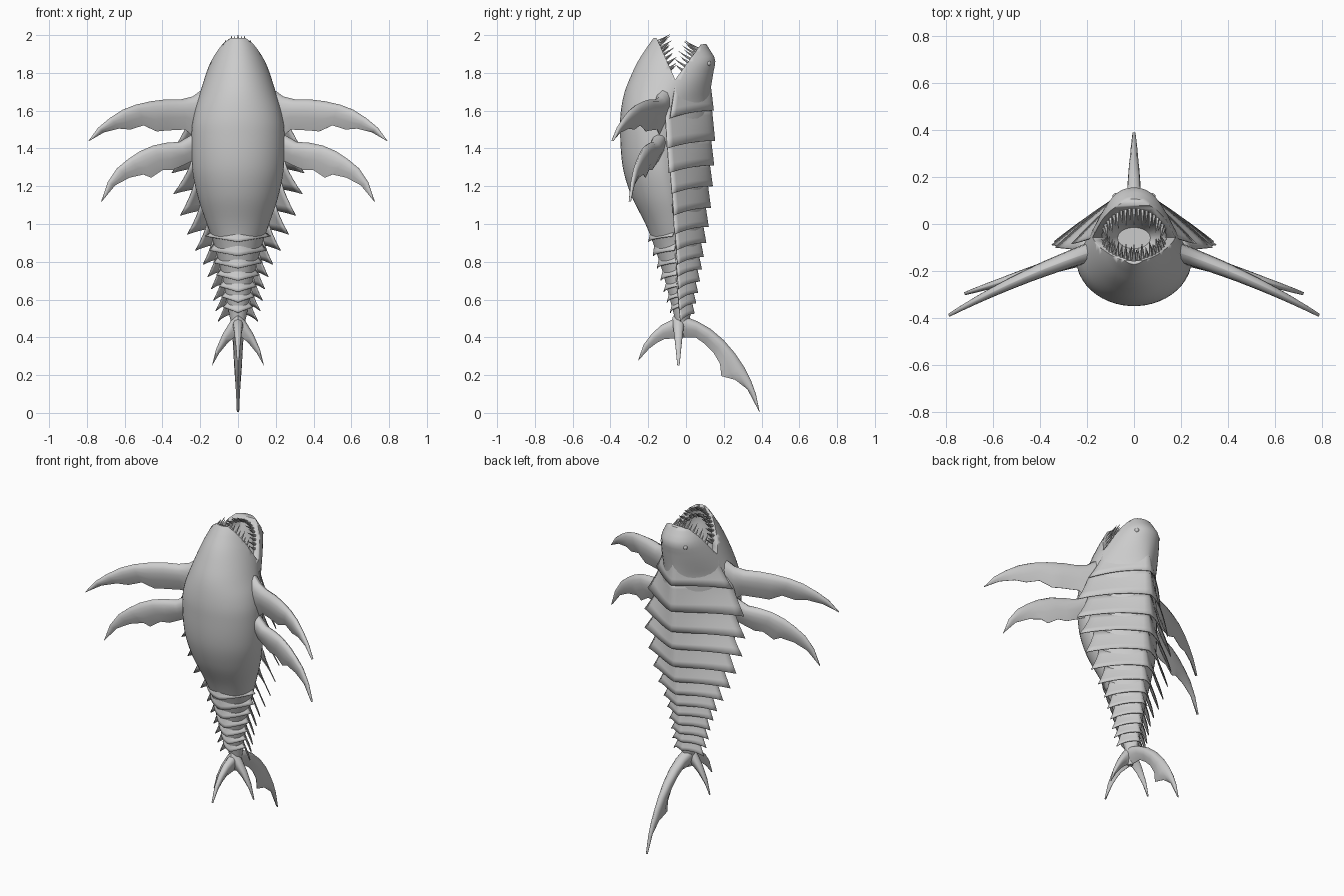
import bpy, bmesh, math
from mathutils import Vector

if "Cube" in bpy.data.objects:
    bpy.data.objects.remove(bpy.data.objects["Cube"])


def finish(name, bm, angle=40):
    bmesh.ops.recalc_face_normals(bm, faces=bm.faces)
    me = bpy.data.meshes.new(name)
    bm.to_mesh(me)
    bm.free()
    ob = bpy.data.objects.new(name, me)
    bpy.context.collection.objects.link(ob)
    bpy.ops.object.select_all(action='DESELECT')
    ob.select_set(True)
    bpy.context.view_layer.objects.active = ob
    bpy.ops.object.shade_smooth_by_angle(angle=math.radians(angle))
    return ob


def skin(bm, rings, closed=True):
    rows = [[bm.verts.new(p) for p in r] for r in rings]
    n = len(rows[0])
    for a, b in zip(rows, rows[1:]):
        for i in range(n if closed else n - 1):
            j = (i + 1) % n
            bm.faces.new((a[i], a[j], b[j], b[i]))
    if closed:
        bm.faces.new(rows[0])
        bm.faces.new(rows[-1])


def catmull(table, z):
    k = max(i for i in range(len(table) - 1) if table[i][0] <= z + 1e-9)
    p1, p2 = table[k], table[k + 1]
    p0, p3 = table[max(k - 1, 0)], table[min(k + 2, len(table) - 1)]
    h = p2[0] - p1[0]
    t = (z - p1[0]) / h
    out = []
    for c in range(1, len(p1)):
        m1 = (p2[c] - p0[c]) / (p2[0] - p0[0]) * h
        m2 = (p3[c] - p1[c]) / (p3[0] - p1[0]) * h
        out.append((2*t**3 - 3*t*t + 1) * p1[c] + (t**3 - 2*t*t + t) * m1
                   + (3*t*t - 2*t**3) * p2[c] + (t**3 - t*t) * m2)
    return out


# body: z, half width, belly y, widest y, back y
BODY = [(.40, .012, -.05, -.03, -.01), (.50, .042, -.06, -.02, .02),
        (.60, .06, -.085, -.03, .035), (.75, .09, -.125, -.04, .055),
        (.90, .13, -.175, -.05, .075), (1.0, .165, -.215, -.07, .09),
        (1.15, .215, -.29, -.10, .105), (1.3, .243, -.335, -.13, .115),
        (1.5, .245, -.35, -.15, .12), (1.6, .23, -.345, -.14, .125),
        (1.7, .20, -.325, -.11, .13), (1.8, .168, -.285, -.08, .145),
        (1.87, .142, -.25, -.06, .155), (1.92, .12, -.217, -.05, .128),
        (1.96, .10, -.19, -.05, .102), (1.985, .078, -.172, -.05, .085)]


def body_ring(z, seg=48):
    w, y0, yw, y1 = catmull(BODY, z)
    e = 1.45 + .75 * min(max((z - 1.65) / .22, 0), 1)
    ring = []
    for i in range(seg):
        a = 2 * math.pi * (i + .5) / seg
        c, s = math.cos(a), math.sin(a)
        p = 2 / (e if s > 0 else 2.0)
        x = math.copysign(abs(c) ** p, c) * w
        ring.append((x, yw + abs(s) ** p * ((y1 - yw) if s > 0 else (y0 - yw)), z))
    return ring


bm = bmesh.new()
N = 64
skin(bm, [body_ring(.40 + 1.585 * i / N) for i in range(N + 1)])
body = finish("body", bm)

# open mouth: V-shaped gape and a throat hollow
bm = bmesh.new()
vee = [(-.057, 1.765), (-.158, 1.99), (-.158, 2.2), (.25, 2.2), (.25, 1.94), (.10, 1.953), (.078, 1.95)]
skin(bm, [[(x, y, z) for y, z in vee] for x in (-.5, .5)])
gape = finish("gape_cutter", bm)
bm = bmesh.new()
throat = [(1.64, .07, .045, -.06), (1.70, .115, .075, -.06), (1.78, .14, .095, -.06),
          (1.86, .118, .115, -.055), (1.91, .10, .125, -.05), (1.95, .08, .11, -.055), (2.1, .05, .09, -.045)]
skin(bm, [[(w * math.cos(t * math.pi / 16), cy + d * math.sin(t * math.pi / 16), z)
           for t in range(32)] for z, w, d, cy in throat])
hollow = finish("throat_cutter", bm)
for cutter in (gape, hollow):
    cutter.hide_render = True
    m = body.modifiers.new("cut", 'BOOLEAN')
    m.operation, m.solver, m.object = 'DIFFERENCE', 'EXACT', cutter
    bpy.context.view_layer.objects.active = body
    bpy.ops.object.modifier_apply(modifier=m.name)
    bpy.data.objects.remove(cutter)


# overlapping armour plates: one bent strip each
def plate(name, ztop, zbot, top, bot, drop, bend=1.25, drop_power=2.5):
    """top / bot: (half width, ridge y, edge y); drop lowers the edge tips."""
    bm = bmesh.new()
    rows = []
    for k in range(5):
        t = k / 4
        w = top[0] + (bot[0] - top[0]) * t ** 1.3
        yr = top[1] + (bot[1] - top[1]) * t
        ye = top[2] + (bot[2] - top[2]) * t
        row = []
        for i in range(-10, 11):
            a = abs(i) / 10
            row.append((w * i / 10, yr + (ye - yr) * a ** bend,
                        ztop + (zbot - ztop) * t - drop * t * a ** drop_power))
        rows.append(row)
    skin(bm, rows, closed=False)
    ob = finish(name, bm, 60)
    m = ob.modifiers.new("thickness", 'SOLIDIFY')
    m.thickness, m.offset = .005, 0


# bottom z, tip half width, ridge y, tip y
BACK = [(1.60, .265, .145, -.085), (1.44, .335, .152, -.10), (1.31, .35, .147, -.09),
        (1.20, .34, .14, -.075), (1.085, .305, .13, -.065), (.985, .268, .118, -.06),
        (.90, .225, .105, -.05), (.825, .185, .092, -.045), (.76, .16, .082, -.045),
        (.695, .142, .072, -.04), (.635, .13, .062, -.04), (.58, .118, .052, -.035),
        (.525, .105, .044, -.03)]
prev = 1.73
for i, (z, x, yr, ye) in enumerate(BACK):
    w = catmull(BODY, prev)[0]
    plate("back_plate_%d" % i, prev + .02, z, (w + (.004 if i else -.015), yr - .018, ye - (.012 if i else -.03)),
          (x, yr, ye), .04)
    prev = z
BELLY = [(.905, -.198), (.83, -.173), (.765, -.152), (.70, -.134), (.64, -.117), (.585, -.10), (.53, -.083)]
prev = .96
for i, (z, y) in enumerate(BELLY):
    w, y0, yw, y1 = catmull(BODY, prev)
    plate("belly_plate_%d" % i, prev + .01, z, (w * .9, y0 + .014, yw), (w + .02, y, yw - .01),
          -.03, 2.0, 1.0)
    prev = z


# fins: stations of leading / trailing edge points, teardrop section
def fin(name, stations, thick, place):
    bm = bmesh.new()
    rings = []
    cs = (0, .06, .18, .35, .6, 1)
    n = len(stations) - 1
    for k, (la, lb, ta, tb) in enumerate(stations):
        th = thick * (1 - .85 * (k / n) ** 1.2)
        side = [(la + (ta - la) * c, lb + (tb - lb) * c, th * 1.3 * (math.sqrt(c) * (1 - c)) + .001) for c in cs]
        loop = side + [(a, b, -t) for a, b, t in reversed(side)]
        rings.append([place(a, b, t) for a, b, t in loop])
    skin(bm, rings)
    return finish(name, bm, 50)


FRONT = [(.18, 1.72, .18, 1.46), (.24, 1.675, .25, 1.475), (.30, 1.66, .28, 1.50), (.38, 1.66, .38, 1.495), (.46, 1.65, .43, 1.49),
         (.54, 1.632, .50, 1.522), (.61, 1.605, .57, 1.50), (.68, 1.56, .63, 1.505),
         (.74, 1.51, .71, 1.485), (.79, 1.44, .788, 1.44)]
REAR = [(.18, 1.50, .18, 1.33), (.25, 1.47, .25, 1.33), (.31, 1.435, .28, 1.315), (.38, 1.43, .35, 1.285), (.45, 1.415, .40, 1.285),
        (.52, 1.385, .46, 1.245), (.58, 1.345, .50, 1.262), (.64, 1.295, .575, 1.245),
        (.69, 1.22, .65, 1.205), (.723, 1.12, .721, 1.12)]
for side, s in (("right", 1), ("left", -1)):
    fin("front_flipper_" + side, FRONT, .075,
        lambda a, b, t: (s * (a + .35 * t), -.125 - .33 * (a - .2) - .2 * (a - .2) ** 2 + t, b))
    fin("rear_flipper_" + side, REAR, .07,
        lambda a, b, t: (s * (a + .3 * t), -.135 - .30 * (a - .2) - .02 * (a - .2) ** 2 + t, b))
    # small sideways tail fins
    fin("tail_side_fin_" + side,
        [(.0, .53, .0, .40), (.04, .485, .02, .40), (.08, .42, .055, .37), (.115, .34, .10, .315), (.138, .25, .137, .25)],
        .065, lambda a, b, t: (s * a, -.04 + t, b))
    # eye
    bm = bmesh.new()
    bmesh.ops.create_uvsphere(bm, u_segments=12, v_segments=8, radius=.014)
    bmesh.ops.translate(bm, verts=bm.verts, vec=(s * .078, .118, 1.85))
    finish("eye_" + side, bm)

UPPER = [(-.03, .52, -.03, .40), (.06, .485, .05, .40), (.13, .445, .10, .365), (.20, .385, .145, .32),
         (.26, .315, .18, .26), (.31, .24, .187, .195), (.345, .17, .26, .175), (.37, .10, .325, .125), (.39, .005, .388, .005)]
LOWER = [(.0, .52, -.01, .40), (-.07, .495, -.06, .395), (-.13, .465, -.115, .39), (-.18, .42, -.155, .37),
         (-.225, .36, -.195, .34), (-.255, .275, -.254, .275)]
for name, st, th in (("tail_upper_fin", UPPER, .07), ("tail_lower_fin", LOWER, .06)):
    fin(name, st, th, lambda a, b, t: (t, a, b))


# teeth: curved spikes set round each jaw rim
def teeth(name, tip, width, lean, count, length):
    bm = bmesh.new()
    corner, tip, lean = Vector((0, -.057, 1.765)), Vector(tip), Vector(lean).normalized()
    for i in range(count):
        th = math.pi * (.1 + .8 * i / (count - 1))
        base = corner.lerp(tip, math.sin(th)) + Vector((width * math.cos(th), 0, 0)) - lean * .012
        L = length * (.65 + .35 * math.sin(th)) * (1 if i % 2 else .75)
        rings = []
        for k in range(4):
            t = k / 3
            c = base + lean * L * t + Vector((-.012 * math.cos(th), 0, .012)) * t * t
            r = .0105 * (1 - t) + .0006
            v = lean.cross(Vector((1, 0, 0)))
            rings.append([c + r * (Vector((1, 0, 0)) * math.cos(q * math.pi / 3) + v * math.sin(q * math.pi / 3))
                          for q in range(6)])
        skin(bm, rings)
    finish(name, bm)


teeth("lower_teeth", (0, -.152, 1.965), .135, (0, .85, .35), 19, .085)
teeth("lower_inner_teeth", (0, -.14, 1.93), .12, (0, .85, .35), 14, .06)
teeth("upper_teeth", (0, .068, 1.925), .135, (0, -.85, .4), 19, .095)
